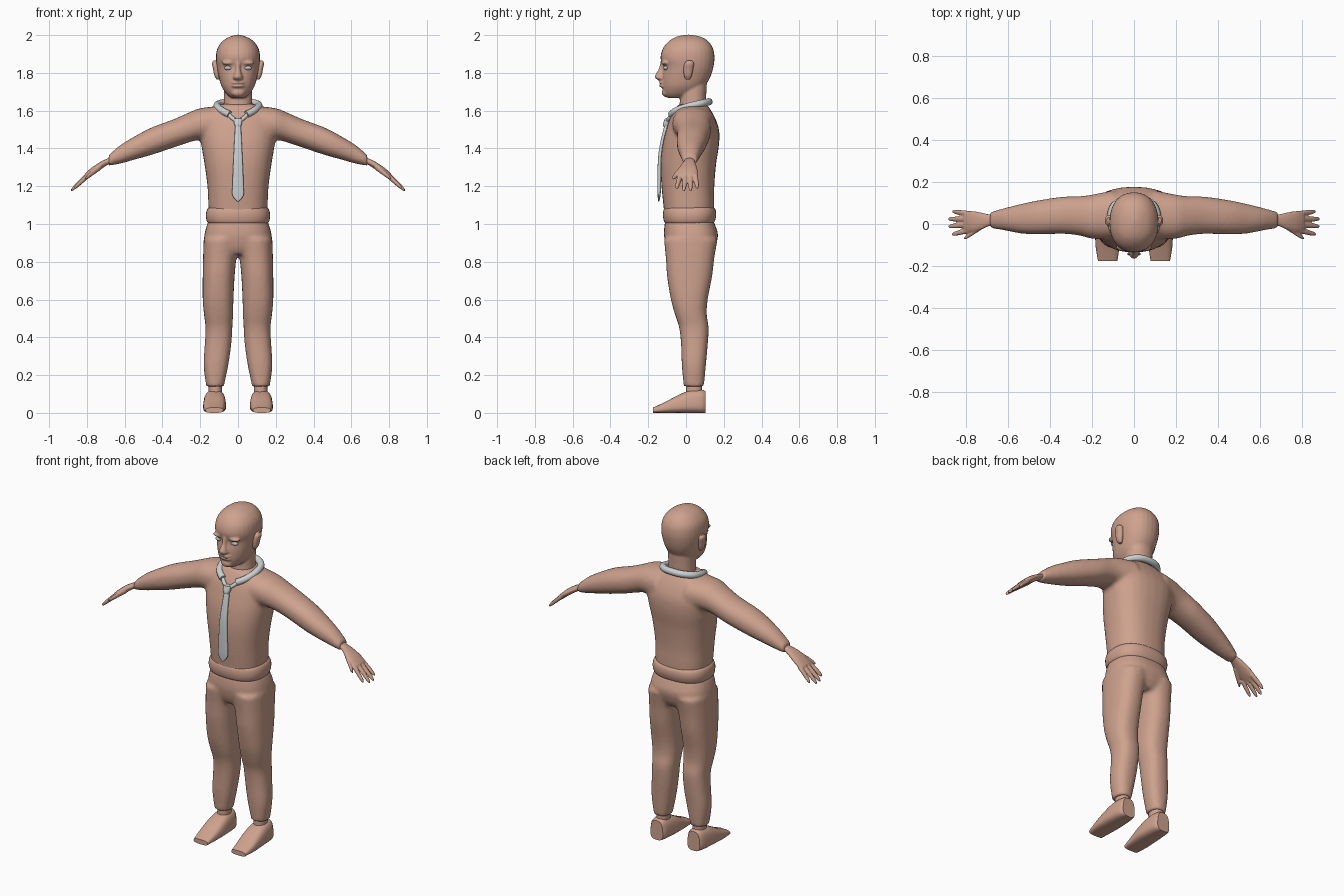
import bpy, bmesh, math
from mathutils import Vector

cube = bpy.data.objects.get("Cube")
if cube:
    bpy.data.objects.remove(cube, do_unlink=True)


def material(name, rgb):
    m = bpy.data.materials.new(name)
    m.use_nodes = True
    m.diffuse_color = (*rgb, 1)
    m.node_tree.nodes["Principled BSDF"].inputs["Base Color"].default_value = (*rgb, 1)
    return m


CLAY = material("warm clay", (0.62, 0.36, 0.27))
GREY = material("light grey", (0.60, 0.63, 0.64))
EYE = material("eye grey", (0.50, 0.55, 0.60))


def spline(rows, steps):
    """Catmull-Rom refinement of a list of section rows."""
    pts = [Vector(r) for r in rows]
    pts = [pts[0]] + pts + [pts[-1]]
    out = []
    for a, b, c, d in zip(pts, pts[1:], pts[2:], pts[3:]):
        for i in range(steps):
            t = i / steps
            out.append(b + (c - a) * t / 2 + (a * 2 - b * 5 + c * 4 - d) * t * t / 2
                       + (b * 3 - a - c * 3 + d) * t ** 3 / 2)
    return out + [pts[-1]]


def loft(bm, axis, rows, side=1, power=2.2, steps=4, n=28):
    """Skin rounded sections; each row is (position, u min, u max, v min, v max)."""
    rings = []
    for p, u0, u1, v0, v1 in spline(rows, steps):
        ring = []
        for k in range(n):
            c, s = math.cos(math.tau * k / n), math.sin(math.tau * k / n)
            u = (u0 + u1) / 2 + (u1 - u0) / 2 * math.copysign(abs(c) ** (2 / power), c)
            v = (v0 + v1) / 2 + (v1 - v0) / 2 * math.copysign(abs(s) ** (2 / power), s)
            x, y, z = {"x": (p, u, v), "y": (u, p, v), "z": (u, v, p)}[axis]
            ring.append(bm.verts.new((x * side, y, z)))
        rings.append(ring)
    for a, b in zip(rings, rings[1:]):
        for k in range(n):
            bm.faces.new((a[k], a[(k + 1) % n], b[(k + 1) % n], b[k]))
    bm.faces.new(rings[0])
    bm.faces.new(rings[-1])


def ball(bm, centre, size, side=1):
    verts = bmesh.ops.create_uvsphere(bm, u_segments=20, v_segments=12, radius=1)["verts"]
    for v in verts:
        v.co = Vector(centre) + v.co * Vector(size)
        v.co.x *= side


def finish(bm, name, mat=CLAY, voxel=0, smooth=4):
    bmesh.ops.recalc_face_normals(bm, faces=bm.faces[:])
    me = bpy.data.meshes.new(name)
    bm.to_mesh(me)
    bm.free()
    me.materials.append(mat)
    ob = bpy.data.objects.new(name, me)
    bpy.context.collection.objects.link(ob)
    bpy.ops.object.select_all(action="DESELECT")
    ob.select_set(True)
    bpy.context.view_layer.objects.active = ob
    bpy.ops.object.shade_smooth_by_angle(angle=math.radians(45))
    if voxel:  # fuse overlapping volumes into one skin
        r = ob.modifiers.new("fuse", "REMESH")
        r.mode, r.voxel_size, r.use_smooth_shade = "VOXEL", voxel, True
        s = ob.modifiers.new("soften", "SMOOTH")
        s.factor, s.iterations = 0.5, smooth
    return ob


def sym(rows):
    """Rows with a half width become rows centred on x = 0."""
    return [(z, -w, w, a, b) for z, w, a, b in rows]


# Shirt: torso fused with both sleeves
bm = bmesh.new()
loft(bm, "z", sym([(1.0, .15, -.11, .145), (1.1, .157, -.12, .15), (1.2, .162, -.13, .15),
                   (1.32, .178, -.135, .16), (1.42, .195, -.125, .175), (1.5, .205, -.105, .175),
                   (1.56, .2, -.085, .155), (1.605, .165, -.06, .13), (1.635, .09, -.04, .11)]), power=2.4)
SLEEVE = [(.1, -.075, .16, 1.44, 1.625), (.2, -.07, .14, 1.445, 1.613), (.26, -.055, .132, 1.432, 1.59),
          (.34, -.047, .13, 1.405, 1.555), (.46, -.05, .112, 1.365, 1.51), (.54, -.045, .095, 1.343, 1.468),
          (.62, -.03, .075, 1.32, 1.42), (.685, -.02, .058, 1.308, 1.365)]
for s in (1, -1):
    loft(bm, "x", SLEEVE, s)
finish(bm, "shirt", voxel=.011, smooth=6)

# Rolled hem at the waist
bm = bmesh.new()
loft(bm, "z", sym([(1.0, .145, -.1, .135), (1.01, .163, -.115, .15), (1.045, .17, -.122, .16),
                   (1.078, .163, -.117, .155), (1.092, .145, -.1, .135)]), power=2.5, n=40)
finish(bm, "waist_hem")

# Trousers: hips fused with both legs
bm = bmesh.new()
loft(bm, "z", sym([(.84, .12, -.085, .13), (.88, .178, -.105, .155), (.94, .178, -.117, .17),
                   (.985, .168, -.115, .158), (1.02, .155, -.11, .145)]), power=2.5)
LEG = [(.14, .075, .168, -.012, .095), (.25, .052, .182, -.022, .105), (.36, .036, .176, -.026, .115),
       (.45, .03, .172, -.036, .12), (.52, .026, .18, -.058, .11), (.6, .024, .187, -.08, .115),
       (.72, .018, .187, -.1, .138), (.82, .008, .185, -.107, .15), (.92, -.01, .182, -.117, .168)]
for s in (1, -1):
    loft(bm, "z", LEG, s, power=2.4)
finish(bm, "trousers", voxel=.011)

# Ankles and shoes
SHOE = [(-.175, .08, .17, 0, .028), (-.11, .07, .182, 0, .058), (-.04, .062, .186, 0, .095),
        (.02, .062, .185, 0, .118), (.08, .068, .178, 0, .122), (.103, .08, .165, 0, .115)]
for side, s in (("left", 1), ("right", -1)):
    bm = bmesh.new()
    loft(bm, "z", [(.1, .085, .155, .0, .085), (.16, .085, .155, .0, .085)], s)
    finish(bm, side + "_ankle")
    bm = bmesh.new()
    loft(bm, "y", SHOE, s, power=3)
    for v in bm.verts:  # narrow the upper towards its top
        mid = s * .122
        v.co.x = mid + (v.co.x - mid) * (1.06 - 2 * v.co.z)
    finish(bm, side + "_shoe")

# Hands: palm, four fingers and thumb
PALM = [(.65, -.01, .045, 1.328, 1.362), (.69, -.01, .046, 1.313, 1.347), (.73, -.028, .055, 1.287, 1.328),
        (.775, -.04, .062, 1.255, 1.298), (.81, -.036, .06, 1.232, 1.266)]
FINGERS = [((.79, -.03, 1.26), (.868, -.05, 1.19)), ((.795, -.003, 1.26), (.884, -.012, 1.178)),
           ((.795, .023, 1.26), (.885, .024, 1.177)), ((.785, .048, 1.265), (.866, .06, 1.19)),
           ((.725, -.012, 1.305), (.81, -.07, 1.24))]
for side, s in (("left", 1), ("right", -1)):
    bm = bmesh.new()
    loft(bm, "x", PALM, s)
    for a, b in FINGERS:
        rows = []
        for t, r in ((0, .014), (.5, .0125), (.85, .01), (1, .004)):
            x, y, z = Vector(a).lerp(Vector(b), t)
            rows.append((x, y - r, y + r, z - r * 1.2, z + r * 1.2))
        loft(bm, "x", rows, s, n=14)
    finish(bm, side + "_hand", voxel=.0045, smooth=2)

# Head fused with neck, nose, brows, lips and chin
bm = bmesh.new()
loft(bm, "z", sym([(1.668, .035, -.1, 0), (1.69, .062, -.118, .06), (1.73, .088, -.126, .1),
                   (1.78, .102, -.127, .13), (1.83, .112, -.122, .145), (1.88, .117, -.135, .151),
                   (1.93, .109, -.122, .143), (1.97, .08, -.088, .115), (1.992, .042, -.048, .075),
                   (2.002, .01, 0, .025)]))
loft(bm, "z", sym([(1.55, .09, -.05, .11), (1.62, .077, -.035, .105), (1.74, .074, -.03, .11)]))
loft(bm, "z", sym([(1.758, .012, -.14, -.1), (1.77, .026, -.16, -.1), (1.785, .022, -.165, -.1),
                   (1.82, .013, -.145, -.1), (1.86, .014, -.135, -.1)]))
ball(bm, (0, -.108, 1.695), (.035, .02, .022))
for z in (1.731, 1.748):
    ball(bm, (0, -.122, z), (.036, .02, .009))
for s in (1, -1):
    ball(bm, (.05, -.108, 1.853), (.036, .024, .012), s)
finish(bm, "head", voxel=.006, smooth=3)

# Ears and eyes
for side, s in (("left", 1), ("right", -1)):
    bm = bmesh.new()
    loft(bm, "z", [(1.765, .098, .113, .0, .02), (1.785, .096, .125, -.01, .03), (1.82, .096, .132, -.013, .038),
                   (1.85, .1, .138, -.008, .042), (1.865, .105, .13, .005, .032)], s)
    finish(bm, side + "_ear")
    bm = bmesh.new()
    ball(bm, (.05, -.106, 1.826), (.023, .013, .0115), s)
    finish(bm, side + "_eye", EYE)

# Teeth between the lips
bm = bmesh.new()
ball(bm, (0, -.122, 1.7395), (.03, .018, .005))
finish(bm, "teeth", GREY)


def tube(name, points, radius):
    cu = bpy.data.curves.new(name, "CURVE")
    cu.dimensions, cu.bevel_depth, cu.bevel_resolution = "3D", radius, 4
    cu.use_fill_caps = True
    sp = cu.splines.new("POLY")
    path = spline(points, 5)
    sp.points.add(len(path) - 1)
    for p, q in zip(sp.points, path):
        p.co = (*q, 1)
    sp.use_smooth = True
    cu.materials.append(GREY)
    bpy.context.collection.objects.link(bpy.data.objects.new(name, cu))


# Collar ring, open at the front
HALF = [(.045, -.078, 1.58), (.085, -.05, 1.6), (.11, .01, 1.622), (.1, .075, 1.637), (.055, .113, 1.645)]
tube("collar", HALF + [(0, .122, 1.647)] + [(-x, y, z) for x, y, z in reversed(HALF)], .019)

# Tie: blade, knot and the two straps running under the collar
bm = bmesh.new()
loft(bm, "z", sym([(1.12, .004, -.148, -.142), (1.15, .029, -.15, -.135), (1.2, .03, -.151, -.132),
                   (1.35, .024, -.148, -.128), (1.45, .019, -.132, -.11), (1.53, .015, -.112, -.09)]), power=3)
finish(bm, "tie_blade", GREY)
bm = bmesh.new()
loft(bm, "z", sym([(1.515, .014, -.122, -.09), (1.53, .02, -.122, -.085), (1.558, .024, -.112, -.075)]), power=3)
finish(bm, "tie_knot", GREY)
for side, s in (("left", 1), ("right", -1)):
    tube(side + "_tie_strap", [(s * .008, -.1, 1.545), (s * .035, -.085, 1.565), (s * .06, -.06, 1.59)], .011)
